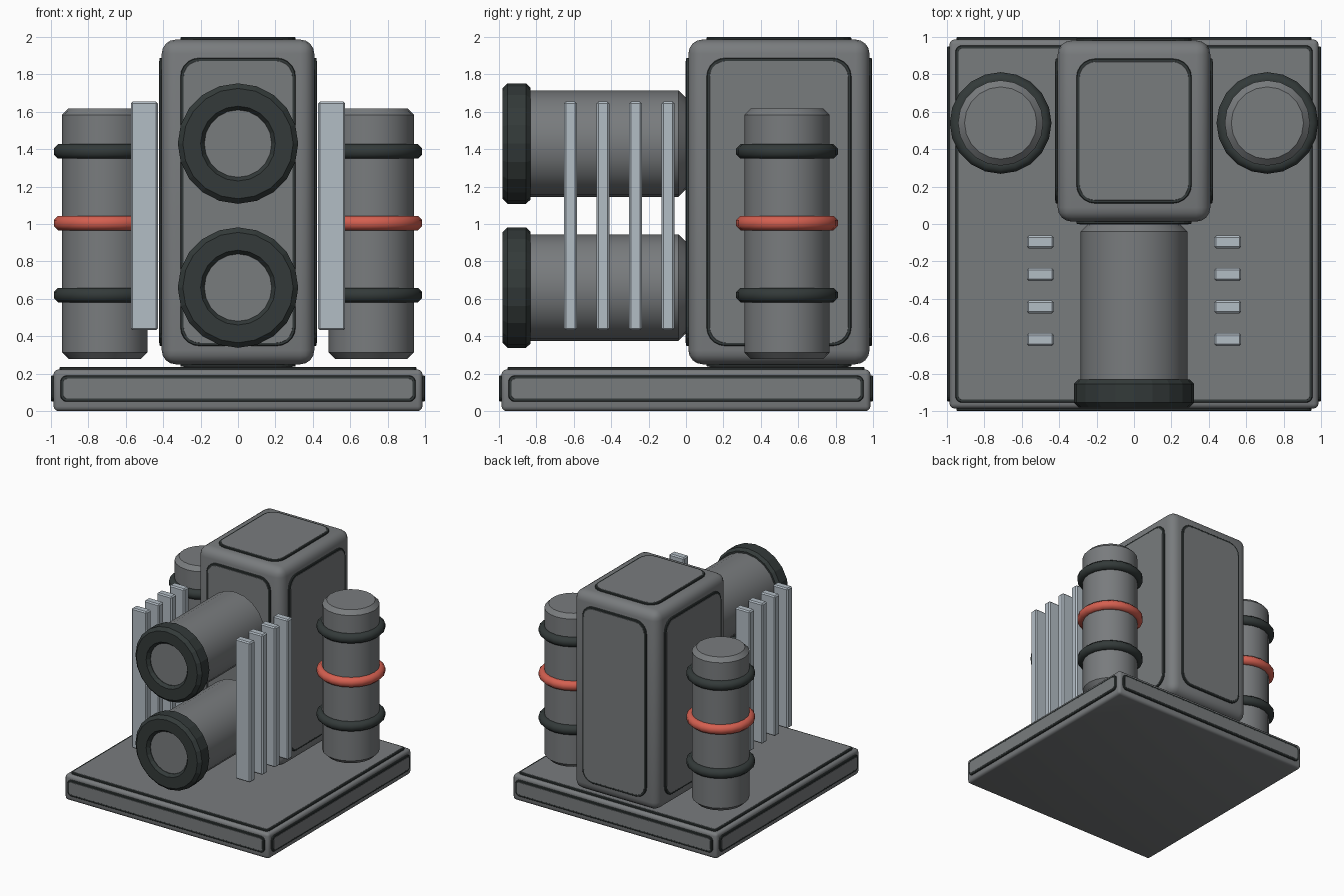
import bpy, bmesh, math
from mathutils import Vector

if "Cube" in bpy.data.objects:
    bpy.data.objects.remove(bpy.data.objects["Cube"])


def mat(name, c):
    m = bpy.data.materials.new(name)
    m.diffuse_color = (*c, 1)
    m.use_nodes = True
    m.node_tree.nodes["Principled BSDF"].inputs["Base Color"].default_value = m.diffuse_color
    return m


GREY = mat("steel grey", (0.19, 0.20, 0.207))
DARK = mat("dark rubber", (0.033, 0.042, 0.041))
LIGHT = mat("pale metal", (0.45, 0.51, 0.56))
RED = mat("signal red", (0.66, 0.115, 0.08))


def finish(name, bm, m, smooth=None):
    bmesh.ops.recalc_face_normals(bm, faces=bm.faces)
    me = bpy.data.meshes.new(name)
    bm.to_mesh(me)
    bm.free()
    ob = bpy.data.objects.new(name, me)
    bpy.context.collection.objects.link(ob)
    me.materials.append(m)
    if smooth:
        bpy.ops.object.select_all(action='DESELECT')
        ob.select_set(True)
        bpy.context.view_layer.objects.active = ob
        bpy.ops.object.shade_smooth_by_angle(angle=math.radians(smooth))
    return ob


def box(name, lo, hi, m, bevel, seg, smooth=None):
    bm = bmesh.new()
    bmesh.ops.create_cube(bm, size=1)
    for v in bm.verts:
        v.co = [(a + b) / 2 + c * (b - a) for a, b, c in zip(lo, hi, v.co)]
    bmesh.ops.bevel(bm, geom=bm.edges[:], offset=bevel, segments=seg,
                    profile=0.5, affect='EDGES')
    return finish(name, bm, m, smooth)


def lathe(name, profile, centre, axis, m, n=20, closed=False, smooth=None):
    """Spin (radius, height) points around the y or z axis."""
    bm = bmesh.new()
    rings = []
    for r, h in profile:
        ring = []
        for i in range(n):
            a = 2 * math.pi * i / n
            p = (r * math.cos(a), r * math.sin(a), h)
            if axis == 'y':
                p = (p[0], p[2], p[1])
            ring.append(bm.verts.new(Vector(p) + Vector(centre)))
        rings.append(ring)
    count = len(rings)
    for k in range(count if closed else count - 1):
        a, b = rings[k], rings[(k + 1) % count]
        for i in range(n):
            j = (i + 1) % n
            bm.faces.new((a[i], a[j], b[j], b[i]))
    if not closed:
        bm.faces.new(rings[0])
        bm.faces.new(rings[-1])
    return finish(name, bm, m, smooth)


def plate(name, origin, normal, u, hu, hv, rad, depth, m, chamfer):
    """Rounded rectangle plate standing out along the normal."""
    n, u = Vector(normal), Vector(u)
    v = n.cross(u)
    o = Vector(origin)

    def loop(shrink, h):
        pts = []
        for q, (sx, sy) in enumerate(((1, 1), (-1, 1), (-1, -1), (1, -1))):
            for k in range(6):
                a = math.pi / 2 * (q + k / 5)
                r = rad - shrink
                pts.append(bm.verts.new(
                    o + u * (sx * (hu - rad) + r * math.cos(a))
                    + v * (sy * (hv - rad) + r * math.sin(a)) + n * h))
        return pts

    bm = bmesh.new()
    loops = [loop(0, -0.004), loop(0, depth - chamfer), loop(chamfer, depth)]
    for a, b in zip(loops, loops[1:]):
        for i in range(len(a)):
            j = (i + 1) % len(a)
            bm.faces.new((a[i], a[j], b[j], b[i]))
    bm.faces.new(loops[0])
    bm.faces.new(loops[-1])
    return finish(name, bm, m)


def panel(name, origin, normal, u, hu, hv, rad):
    """Dark trim with a grey panel set in it."""
    plate(name + "_trim", origin, normal, u, hu, hv, rad, 0.013, DARK, 0.004)
    plate(name + "_panel", origin, normal, u, hu - 0.016, hv - 0.016,
          rad - 0.014, 0.0145, GREY, 0.001)


# base slab with panels on the top and four sides
box("base", (-0.986, -0.986, 0), (0.986, 0.986, 0.222), GREY, 0.025, 3, 40)
panel("base_top", (0, 0, 0.222), (0, 0, 1), (1, 0, 0), 0.955, 0.955, 0.035)
for s, side in ((-1, "a"), (1, "b")):
    panel("base_x_" + side, (s * 0.986, 0, 0.12), (s, 0, 0), (0, 1, 0), 0.95, 0.07, 0.035)
    panel("base_y_" + side, (0, s * 0.986, 0.12), (0, s, 0), (1, 0, 0), 0.95, 0.07, 0.035)

# tall core housing with panels on every side
box("core", (-0.408, 0.013, 0.25), (0.408, 0.981, 1.986), GREY, 0.075, 4, 40)
CY, CZ = 0.497, 1.118
for s, side in ((-1, "a"), (1, "b")):
    panel("core_x_" + side, (s * 0.408, CY, CZ), (s, 0, 0), (0, 1, 0), 0.387, 0.77, 0.1)
    panel("core_y_" + side, (0, CY + s * 0.484, CZ), (0, s, 0), (1, 0, 0), 0.308, 0.77, 0.1)
    panel("core_z_" + side, (0, CY, CZ + s * 0.868), (0, 0, s), (1, 0, 0), 0.308, 0.387, 0.1)

# two forward barrels with dark open collars
for z, tag in ((1.43, "upper"), (0.66, "lower")):
    lathe(tag + "_barrel", [(0.18, -0.95), (0.285, -0.95), (0.285, -0.04), (0.245, 0.0),
                            (0.245, 0.03)],
          (0, 0, z), 'y', GREY, smooth=30)
    lathe(tag + "_collar", [(0.18, -0.955), (0.2, -0.982), (0.295, -0.982), (0.322, -0.955),
                            (0.322, -0.855), (0.3, -0.832), (0.2, -0.832), (0.18, -0.855)],
          (0, 0, z), 'y', DARK, closed=True)

# side tanks with three rings each, and four cooling fins on each side
for s, side in ((-1, "left"), (1, "right")):
    c = (s * 0.713, 0.54, 0)
    lathe(side + "_tank", [(0.193, 0.278), (0.228, 0.313), (0.228, 1.583), (0.193, 1.618)],
          c, 'z', GREY, smooth=30)
    for z, m, tag in ((0.62, DARK, "lower"), (1.005, RED, "middle"), (1.388, DARK, "upper")):
        ring = [(0.233 + 0.042 * math.cos(math.pi * (k + 0.5) / 4),
                 z + 0.042 * math.sin(math.pi * (k + 0.5) / 4)) for k in range(8)]
        lathe(side + "_" + tag + "_ring", ring, c, 'z', m, closed=True, smooth=50)
    for i in range(4):
        y, x = -0.618 + i * 0.174, s * 0.501
        box(side + "_fin_%d" % (i + 1), (x - 0.072, y - 0.034, 0.432),
            (x + 0.072, y + 0.034, 1.655), LIGHT, 0.01, 1)
